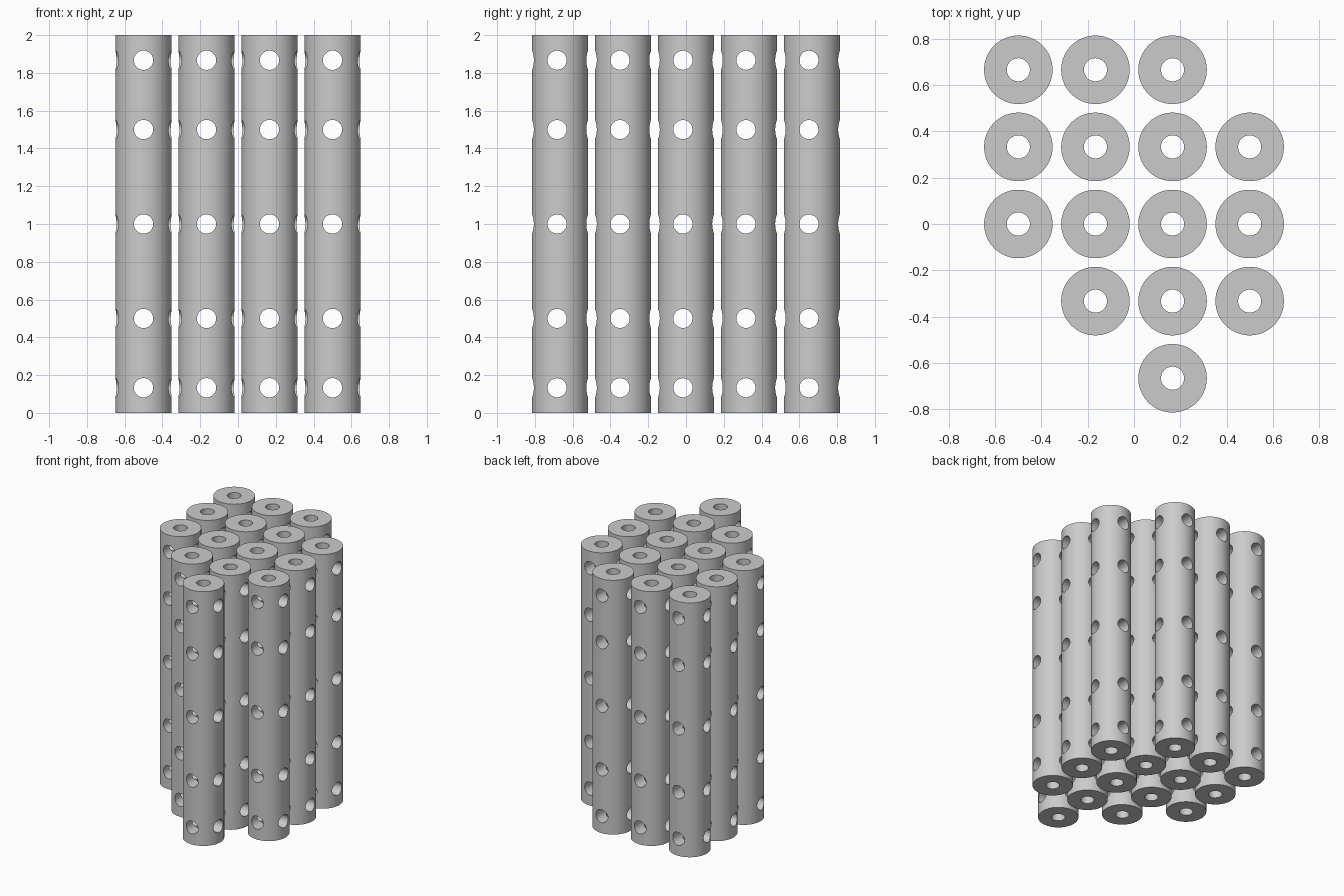
import bpy
import math

if "Cube" in bpy.data.objects:
    bpy.data.objects.remove(bpy.data.objects["Cube"])

HEIGHT, OUTER, BORE, PITCH = 2.0, 0.148, 0.05, 1 / 3
HOLE_Z = (0.133, 0.5, 1.0, 1.5, 1.867)

grey = bpy.data.materials.new("grey")
grey.diffuse_color = (0.6, 0.6, 0.6, 1)
grey.use_nodes = True
grey.node_tree.nodes["Principled BSDF"].inputs["Base Color"].default_value = grey.diffuse_color


def cylinder(name, radius, depth, loc, rot=(0, 0, 0), sides=48):
    bpy.ops.mesh.primitive_cylinder_add(vertices=sides, radius=radius, depth=depth,
                                        location=loc, rotation=rot)
    ob = bpy.context.object
    ob.name = name
    return ob


# Solid rod, pierced by a bore and two sets of cross holes
tube = cylinder("tube", OUTER, HEIGHT, (0, 0, HEIGHT / 2), sides=96)
tube.data.materials.append(grey)
cutters = [cylinder("bore_cutter", BORE, 3, (0, 0, 1))]
for z in HOLE_Z:
    cutters.append(cylinder("side_hole_cutter", 0.0505, 1, (0, -0.016, z), (0, math.pi / 2, 0)))
    cutters.append(cylinder("front_hole_cutter", 0.051, 1, (0, 0, z), (math.pi / 2, 0, 0)))

bpy.ops.object.select_all(action='DESELECT')
tube.select_set(True)
bpy.context.view_layer.objects.active = tube
for cutter in cutters:
    cutter.hide_render = True
    mod = tube.modifiers.new("hole", 'BOOLEAN')
    mod.operation = 'DIFFERENCE'
    mod.solver = 'EXACT'
    mod.object = cutter
    bpy.ops.object.modifier_apply(modifier=mod.name)
for cutter in cutters:
    bpy.data.objects.remove(cutter)

# Bake the placement so copies only need an xy offset
bpy.ops.object.transform_apply(location=True, rotation=True, scale=True)
bpy.ops.object.shade_smooth_by_angle(angle=math.radians(30))

# Staggered bundle: first and last column filled in each row, back to front
rows = [(2, 0, 2), (1, 0, 3), (0, 0, 3), (-1, 1, 3), (-2, 2, 2)]
places = [((c - 1.5) * PITCH, r * PITCH) for r, a, b in rows for c in range(a, b + 1)]
for i, (x, y) in enumerate(places):
    ob = tube if i == 0 else tube.copy()
    if i:
        bpy.context.collection.objects.link(ob)
    ob.name = f"tube_{i + 1}"
    ob.location = (x, y, 0)
